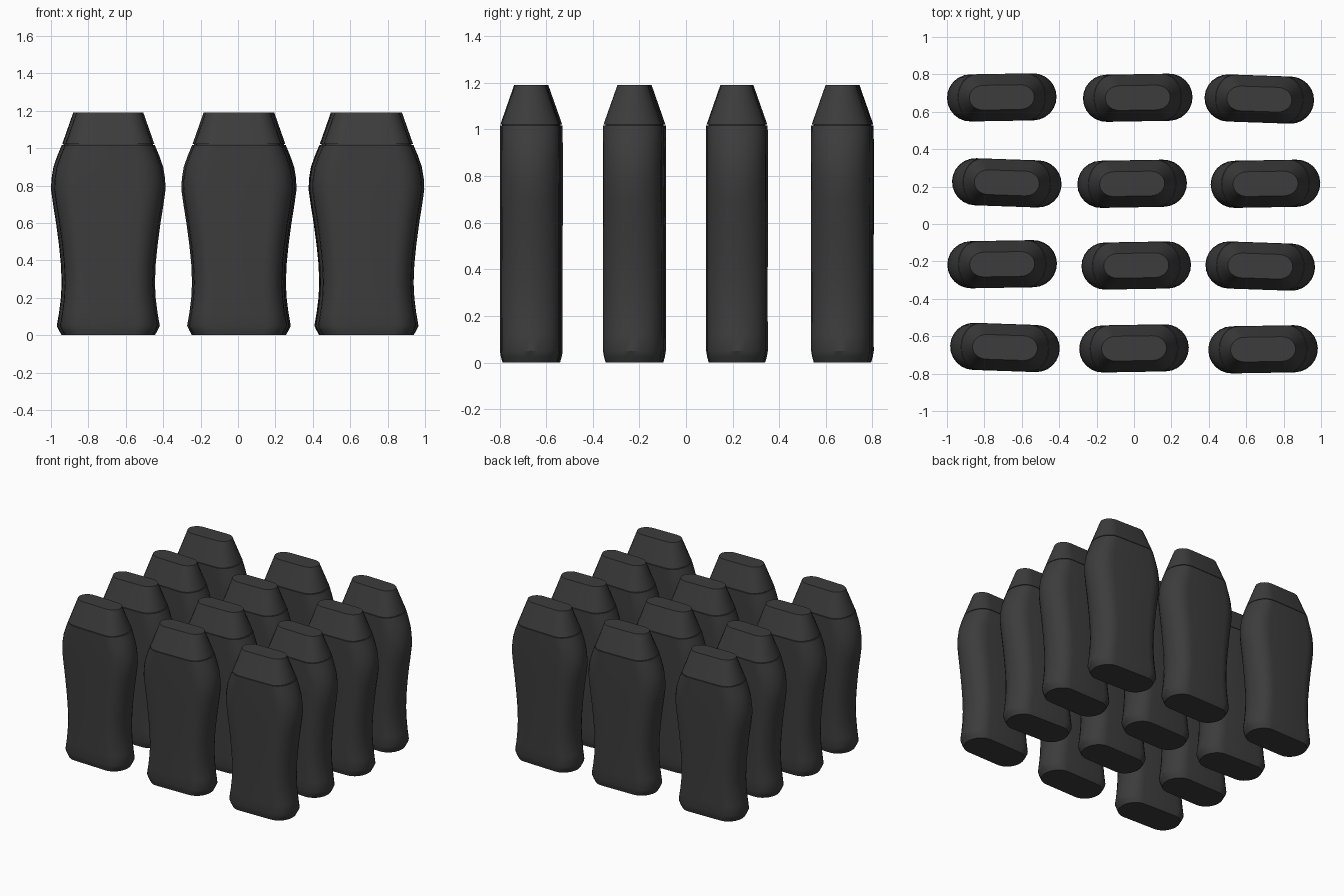
import bpy, bmesh
from math import cos, sin, pi, radians

default_cube = bpy.data.objects.get("Cube")
if default_cube:
    bpy.data.objects.remove(default_cube)

HALF_WIDTH, HALF_DEPTH = 0.293, 0.126
ARC_STEPS = 12

plastic = bpy.data.materials.new("charcoal plastic")
plastic.use_nodes = True
charcoal = (0.045, 0.045, 0.045, 1)
plastic.diffuse_color = charcoal
shader = next(n for n in plastic.node_tree.nodes if n.type == "BSDF_PRINCIPLED")
shader.inputs["Base Color"].default_value = charcoal


def stadium(half_width, half_depth):
    """Long oval outline, stretched to the given half sizes."""
    points = []
    straight = HALF_WIDTH - HALF_DEPTH
    for side in (1, -1):
        for i in range(ARC_STEPS + 1):
            a = -pi / 2 + pi * i / ARC_STEPS
            x = side * (straight + HALF_DEPTH * cos(a)) / HALF_WIDTH
            points.append((x * half_width, side * sin(a) * half_depth))
    return points


def loft(name, profile):
    """Closed skin through oval sections: (height, half width, half depth)."""
    bm = bmesh.new()
    rings = [[bm.verts.new((x, y, z)) for x, y in stadium(w, d)]
             for z, w, d in profile]
    for low, high in zip(rings, rings[1:]):
        for i in range(len(low)):
            j = (i + 1) % len(low)
            bm.faces.new((low[i], low[j], high[j], high[i]))
    bm.faces.new(rings[0][::-1])
    bm.faces.new(rings[-1])
    mesh = bpy.data.meshes.new(name)
    bm.to_mesh(mesh)
    bm.free()
    mesh.materials.append(plastic)
    return mesh


# Waisted bottle body
body_mesh = loft("bottle_body", [
    (0, 0.236, 0.115), (0.025, 0.25, 0.122), (0.05, 0.262, HALF_DEPTH),
    (0.12, 0.25, HALF_DEPTH), (0.2, 0.24, HALF_DEPTH),
    (0.28, 0.236, HALF_DEPTH), (0.38, 0.24, HALF_DEPTH),
    (0.48, 0.25, HALF_DEPTH), (0.6, 0.266, HALF_DEPTH),
    (0.7, 0.282, HALF_DEPTH), (0.78, HALF_WIDTH, HALF_DEPTH),
    (0.84, 0.29, HALF_DEPTH), (0.9, 0.28, HALF_DEPTH),
    (0.96, 0.259, HALF_DEPTH), (1.017, 0.235, HALF_DEPTH)])

# Tapered cap, with a thin recessed neck under it
cap_mesh = loft("bottle_cap", [
    (1.01, 0.225, 0.117), (1.022, 0.225, 0.117),
    (1.022, 0.233, 0.124), (1.19, 0.174, 0.066)])

# Three by four display: x, y, turn in degrees
layout = [
    (-0.69, -0.66, -2), (0, -0.665, 1), (0.69, -0.67, 1),
    (-0.705, -0.215, 1), (0.012, -0.222, 1), (0.675, -0.225, -2),
    (-0.68, 0.22, -2), (-0.01, 0.215, 1), (0.703, 0.215, 1),
    (-0.707, 0.677, 1), (0.02, 0.675, 1), (0.67, 0.668, -2)]

for number, (x, y, turn) in enumerate(layout, 1):
    for mesh in (body_mesh, cap_mesh):
        part = bpy.data.objects.new(f"{mesh.name}_{number}", mesh)
        part.location = (x, y, 0)
        part.rotation_euler.z = radians(turn)
        bpy.context.collection.objects.link(part)
        if number == 1:
            bpy.ops.object.select_all(action="DESELECT")
            part.select_set(True)
            bpy.context.view_layer.objects.active = part
            bpy.ops.object.shade_smooth_by_angle(angle=radians(35))
